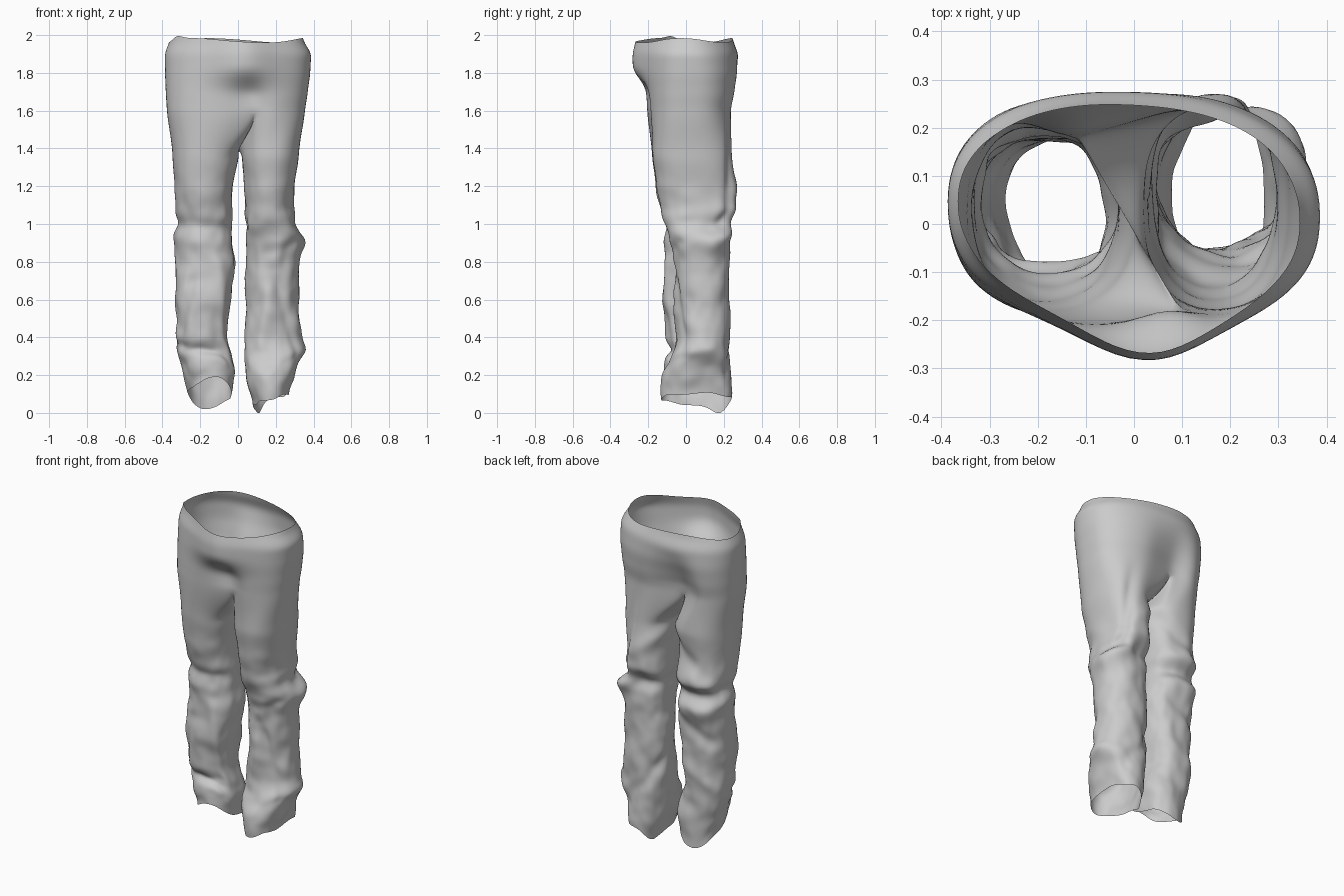
import bpy, bmesh
from math import sin, cos, pi, exp, radians, copysign
from mathutils import Vector, noise

if "Cube" in bpy.data.objects:
    bpy.data.objects.remove(bpy.data.objects["Cube"])

HALF, SADDLE = 28, 14          # points per half waist ring, steps across the crotch
TWIST = radians(12)            # crotch seam runs from front-right to back-left

# Section tables: z, x min, x max, y min, y max
SEAT = [(1.975, -.362, .345, -.2, .247), (1.9, -.388, .388, -.218, .275),
        (1.8, -.387, .383, -.218, .28), (1.7, -.383, .37, -.214, .268),
        (1.6, -.377, .355, -.208, .247)]
RIGHT = [(1.36, .02, .322, -.178, .245), (1.2, .035, .298, -.155, .262),
         (1.08, .035, .29, -.13, .275), (1.0, .025, .3, -.11, .222),
         (.93, .035, .352, -.085, .24), (.8, .042, .322, -.06, .228),
         (.6, .042, .32, -.045, .23), (.4, .035, .337, -.04, .23),
         (.3, .035, .345, -.065, .235), (.2, .042, .305, -.125, .24),
         (.05, .085, .275, -.13, .24)]
LEFT = [(1.36, -.347, .005, -.18, .225), (1.2, -.337, -.03, -.16, .205),
        (1.05, -.33, -.028, -.127, .23), (.98, -.315, -.035, -.11, .175),
        (.9, -.327, -.03, -.112, .23), (.8, -.332, -.015, -.107, .2),
        (.6, -.332, -.032, -.128, .185), (.4, -.332, -.06, -.107, .175),
        (.3, -.32, -.045, -.09, .175), (.2, -.292, -.01, -.115, .185),
        (.05, -.262, -.03, -.12, .18)]
# Folds: z start, z end, angle start, angle end (degrees, 0 = outer side, 90 = back), width, depth
FOLDS_RIGHT = [(1.0, 1.5, 40, 85, .03, -.022), (1.02, 1.08, -90, 60, .03, .01),
               (.9, .97, 20, 70, .05, .03), (.85, .97, -100, 20, .025, -.014),
               (.35, .9, -110, -80, .035, .018), (.98, 1.0, 100, 200, .04, -.02),
               (.3, .75, -40, -90, .03, -.016), (.27, .33, -140, 20, .025, .012),
               (.2, .5, 60, 150, .03, -.014), (1.15, 1.3, 60, 150, .04, .014)]
FOLDS_LEFT = [(.98, 1.02, -150, 60, .025, -.014), (.9, .95, -120, 40, .03, .008),
              (.3, .8, -150, -110, .03, .014), (.35, .7, -30, -70, .03, -.016),
              (.25, .38, -130, 10, .025, -.014), (1.1, 1.3, 60, 140, .04, -.016),
              (.95, 1.1, 20, 80, .05, .02),
              (.7, .85, 50, 140, .035, -.014), (.4, .55, 40, 140, .035, .012)]


def section(table, z):
    for a, b in zip(table, table[1:]):
        if z >= b[0]:
            break
    t = (a[0] - z) / (a[0] - b[0])
    t = max(0, min(1, t))
    t = .6 * t + .4 * t * t * (3 - 2 * t)
    return [p + (q - p) * t for p, q in zip(a[1:], b[1:])]


def oval(box, ang, power):
    x0, x1, y0, y1 = box
    c, s = cos(ang), sin(ang)
    return ((x0 + x1) / 2 + (x1 - x0) / 2 * copysign(abs(c) ** (2 / power), c),
            (y0 + y1) / 2 + (y1 - y0) / 2 * copysign(abs(s) ** (2 / power), s))


bm = bmesh.new()


def bridge(a, b):
    n = len(a)
    for i in range(n):
        bm.faces.new((a[i], b[i], b[(i + 1) % n], a[(i + 1) % n]))


# Seat: waist rings with a wavy top, belly bulge in front, cleft behind
def seat_point(i, row, rows):
    ang = -pi / 2 + TWIST + pi * i / HALF
    top = 1.972 + .012 * sin(3 * ang + 2) + .02 * exp(-((ang - 3.65) / .18) ** 2)
    t = row / rows
    z = top + (1.6 - top) * t
    x, y = oval(section(SEAT, z), ang, 2.2 + .4 * t)
    y -= .05 * x * (1 - t)
    if sin(ang) < 0:
        low = max(0, min(1, (z - 1.68) / .16))
        bulge = low * low * (3 - 2 * low)
        y -= .068 * bulge * exp(-((x - .025) / .15) ** 2)
        y += .035 * exp(-((x - .065) / .06) ** 2 - ((z - 1.7) / .07) ** 2)
    front = min(i, 2 * HALF - i)
    y *= 1 - exp(-(front / 1.5) ** 2) * .1 * max(0, min(1, (1.72 - z) / .1))
    y *= 1 - exp(-((i - HALF) / 2.4) ** 2) * .26 * max(0, min(1, (1.88 - z) / .22))
    return bm.verts.new((x, y, z))


ROWS = 14
rings = [[seat_point(i, r, ROWS) for i in range(2 * HALF)] for r in range(ROWS + 1)]
for a, b in zip(rings, rings[1:]):
    bridge(a, b)
base = rings[-1]

# Crotch saddle strip joining front and back of the seat
front, back = base[0].co, base[HALF].co
saddle = []
for k in range(1, SADDLE):
    t = k / SADDLE
    p = back.lerp(front, t)
    p.z -= .17 * sin(pi * t) ** .8
    saddle.append(bm.verts.new(p))


def leg(loop, table, folds, side, hem):
    n = len(loop)

    def angle(i):
        if i <= HALF:
            return radians(-125 + 250 * i / HALF)
        return radians(125 + 110 * (i - HALF) / SADDLE)

    def point(i, z):
        ang = angle(i)
        x0, x1, y0, y1 = section(table, z)
        box = (x0, x1, y0, y1) if side > 0 else (-x1, -x0, y0, y1)
        x, y = oval(box, ang, 2.3)
        deg = (ang * 180 / pi + 180) % 360 - 180
        out = 0
        for za, zb, aa, ab, w, d in folds:
            # distance to the fold line, angle scaled to arc length
            a = Vector((aa * .0028, za))
            p = Vector(((deg + 360 if ab > 180 and deg < 0 else deg) * .0028, z))
            e = Vector((ab * .0028, zb)) - a
            u = max(0, min(1, (p - a).dot(e) / e.length_squared))
            out += d * exp(-((p - a - e * u).length / w) ** 2)
        rough = min(1, max(0, (1.36 - z) / .3))
        out += rough * .014 * noise.noise(Vector((x * 9 + side * 5, y * 9, z * 7)))
        out += rough * .007 * noise.noise(Vector((x * 22, y * 22 + side, z * 16)))
        x, y = x + out * cos(ang), y + out * sin(ang)
        if z < .4:                                   # lower cuff follows an uneven hem
            z = .4 + (hem(ang) - .4) * (.4 - z) / .35
        return Vector((side * x, y, z))

    # Thigh: blend from the seat and saddle loop into the first round section
    prev, start = loop, [v.co.copy() for v in loop]
    goal = [point(i, 1.36) for i in range(n)]
    for k in range(1, 8):
        t = k / 7
        s = .5 * t + .5 * t * t * (3 - 2 * t)
        ring = []
        for a, b in zip(start, goal):
            p = a.lerp(b, s)
            p.z = a.z + (b.z - a.z) * t
            ring.append(bm.verts.new(p))
        bridge(prev, ring)
        prev = ring
    # Thigh to hem
    steps = 46
    for k in range(1, steps + 1):
        z = 1.36 + (.05 - 1.36) * k / steps
        ring = [bm.verts.new(point(i, z)) for i in range(n)]
        bridge(prev, ring)
        prev = ring


leg(base[:HALF + 1] + saddle, RIGHT, FOLDS_RIGHT, 1,
    lambda a: .075 + .028 * cos(a) - .055 * exp(-((a % (2 * pi) - 2.5) / .45) ** 2) + .006 * sin(5 * a))
leg([base[0]] + base[:HALF - 1:-1] + saddle, LEFT, FOLDS_LEFT, -1,
    lambda a: .105 - .075 * sin(a) + .014 * sin(3 * a + 1))

bmesh.ops.recalc_face_normals(bm, faces=bm.faces)
mesh = bpy.data.meshes.new("trousers")
bm.to_mesh(mesh)
bm.free()
trousers = bpy.data.objects.new("trousers", mesh)
bpy.context.collection.objects.link(trousers)

# Cloth softening
sub = trousers.modifiers.new("soften", 'SUBSURF')
sub.levels = sub.render_levels = 1
for p in mesh.polygons:
    p.use_smooth = True
